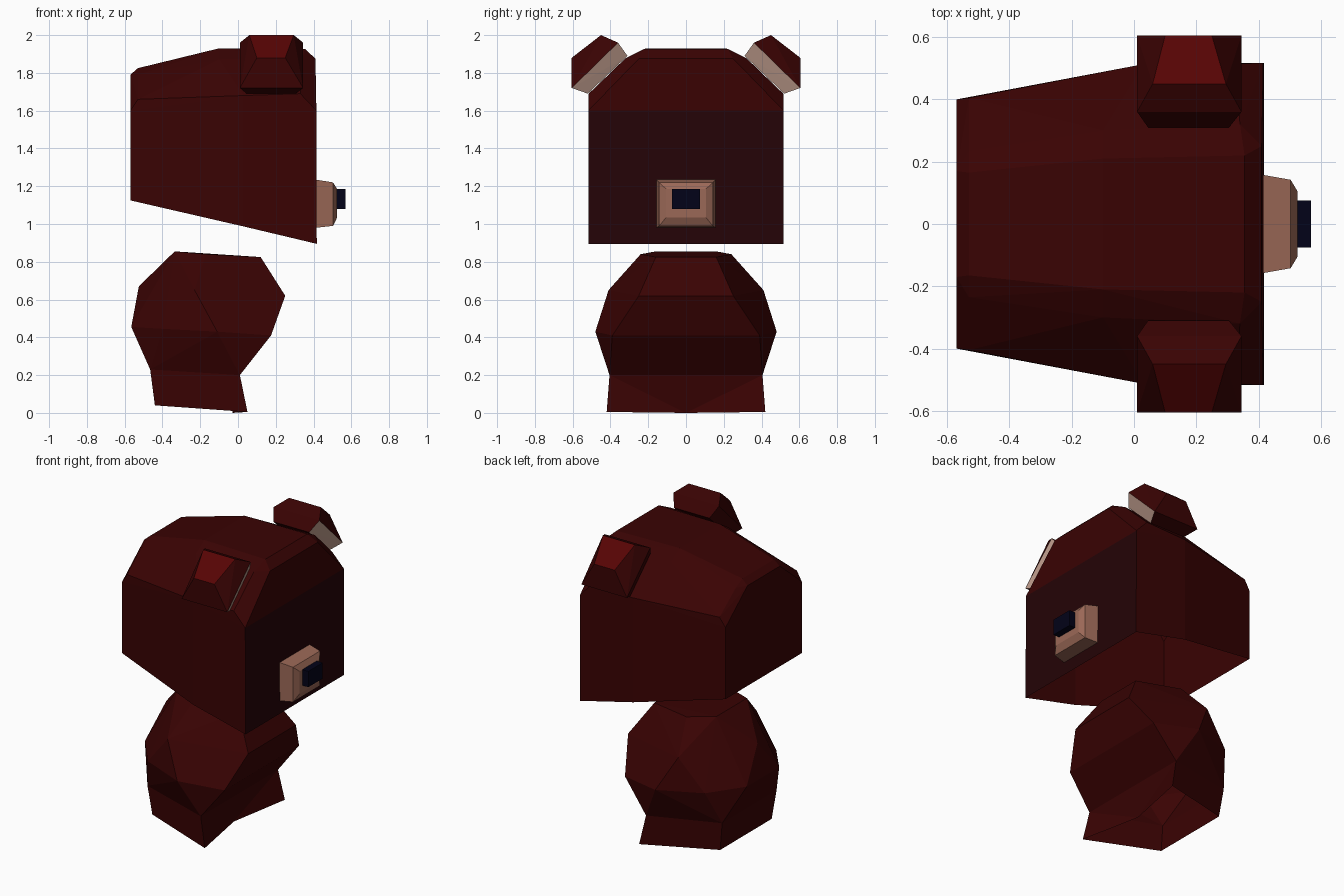
import bpy, bmesh
from mathutils import Vector

if "Cube" in bpy.data.objects:
    bpy.data.objects.remove(bpy.data.objects["Cube"])


def mat(name, rgb):
    m = bpy.data.materials.new(name)
    m.diffuse_color = (*rgb, 1)
    m.use_nodes = True
    m.node_tree.nodes["Principled BSDF"].inputs["Base Color"].default_value = m.diffuse_color
    return m


FUR = mat("dark red fur", (0.041, 0.0008, 0.0008))
FACE = mat("face brown", (0.018, 0.0010, 0.0020))
EAR = mat("bright red", (0.095, 0.0012, 0.0012))
PINK = mat("pale pink", (0.53, 0.34, 0.27))
SNOUT = mat("tan", (0.33, 0.14, 0.095))
NOSE = mat("navy black", (0.0006, 0.0006, 0.009))


def mirrored(points):
    return [(x, s * y, z) for x, y, z in points for s in (1, -1)]


def hull(points):
    bm = bmesh.new()
    vs = [bm.verts.new(p) for p in points]
    bmesh.ops.remove_doubles(bm, verts=vs, dist=0.0005)
    bmesh.ops.convex_hull(bm, input=bm.verts[:])
    bmesh.ops.delete(bm, geom=[v for v in bm.verts if not v.link_faces], context='VERTS')
    bmesh.ops.recalc_face_normals(bm, faces=bm.faces[:])
    bm.normal_update()
    return bm


def finish(bm, name, mats, rule=None):
    bm.normal_update()
    for f in bm.faces:
        f.material_index = rule(f) if rule else 0
        f.smooth = False
    me = bpy.data.meshes.new(name)
    bm.to_mesh(me)
    bm.free()
    for m in mats:
        me.materials.append(m)
    ob = bpy.data.objects.new(name, me)
    bpy.context.collection.objects.link(ob)
    return ob


# Head: tapered shell with double-chamfered top, open below, darker lower front
head = hull(mirrored([
    (0.417, 0.517, 0.895), (0.415, 0.517, 1.60), (0.410, 0.25, 1.875),
    (0.33, 0.515, 1.69), (0.34, 0.32, 1.878), (0.355, 0.22, 1.927),
    (0.03, 0.513, 0.987), (0.03, 0.513, 1.68),
    (-0.10, 0.30, 1.872), (-0.10, 0.21, 1.93),
    (-0.53, 0.405, 1.66), (-0.53, 0.235, 1.79), (-0.53, 0.165, 1.825),
    (-0.57, 0.40, 1.125), (-0.57, 0.40, 1.60), (-0.57, 0.17, 1.79)]))
bmesh.ops.delete(head, geom=[f for f in head.faces if f.normal.z < -0.5], context='FACES')
finish(head, "head", [FUR, FACE],
       lambda f: int(f.normal.x > 0.98 and all(v.co.z < 1.61 for v in f.verts)))

# Ears: (y, z, x min, x max) profile, pale front bevel and bright outer face
profile = [(0.31, 1.89, 0.045, 0.305), (0.52, 1.69, 0.045, 0.305),
           (0.36, 1.96, 0.01, 0.345), (0.605, 1.72, 0.01, 0.345),
           (0.45, 2.00, 0.06, 0.295), (0.605, 1.88, 0.10, 0.25)]
for side, label in ((1, "left"), (-1, "right")):
    outward = Vector((0, 0.61 * side, 0.79))

    def ear_rule(f):
        if f.normal.dot(outward) > 0.97:
            return 1
        return 2 if all(v.co.x > 0.3 for v in f.verts) else 0

    ear = hull([(x, side * y, z) for y, z, a, b in profile for x in (a, b)])
    finish(ear, label + "_ear", [FUR, EAR, PINK], ear_rule)

# Snout and nose
finish(hull(mirrored([(x, w, z) for x, w, lo, hi in
                      ((0.412, 0.158, 0.98, 1.235), (0.503, 0.142, 0.99, 1.22),
                       (0.525, 0.105, 1.035, 1.185)) for z in (lo, hi)])),
       "snout", [SNOUT])
finish(hull(mirrored([(x, 0.075, z) for x in (0.515, 0.569) for z in (1.08, 1.185)])),
       "nose", [NOSE])

# Body: faceted ball that continues into a flared base, open below
body = hull(mirrored([
    (-0.335, 0.16, 0.855), (0.12, 0.16, 0.825), (-0.17, 0.24, 0.84),
    (-0.23, 0.41, 0.65), (0.25, 0.25, 0.62), (-0.525, 0.0, 0.67),
    (-0.40, 0.375, 0.445), (-0.11, 0.48, 0.43), (0.175, 0.39, 0.41),
    (-0.565, 0.17, 0.455), (0.01, 0.405, 0.20), (-0.465, 0.285, 0.23)]))
under = [f for f in body.faces if all(v.co.z < 0.25 for v in f.verts)]
bmesh.ops.delete(body, geom=under, context='FACES')
top = {}
for v in body.verts:
    if v.co.z < 0.25:
        top[(v.co.x > -0.2, v.co.y > 0)] = v
low = {k: body.verts.new(((0.05 if k[0] else -0.44),
                          (0.42 if k[0] else 0.27) * (1 if k[1] else -1),
                          0.005 if k[0] else 0.04)) for k in top}
mid = body.verts.new((-0.03, 0, 0.0))
FL, FR, BL, BR = (True, True), (True, False), (False, True), (False, False)
for a, b in ((FL, BL), (BL, BR), (BR, FR)):
    body.faces.new((top[a], top[b], low[b], low[a]))
for tri in ((top[FL], low[FL], mid), (top[FR], low[FR], mid), (top[FL], top[FR], mid)):
    body.faces.new(tri)
bmesh.ops.recalc_face_normals(body, faces=body.faces[:])
finish(body, "body", [FUR])
